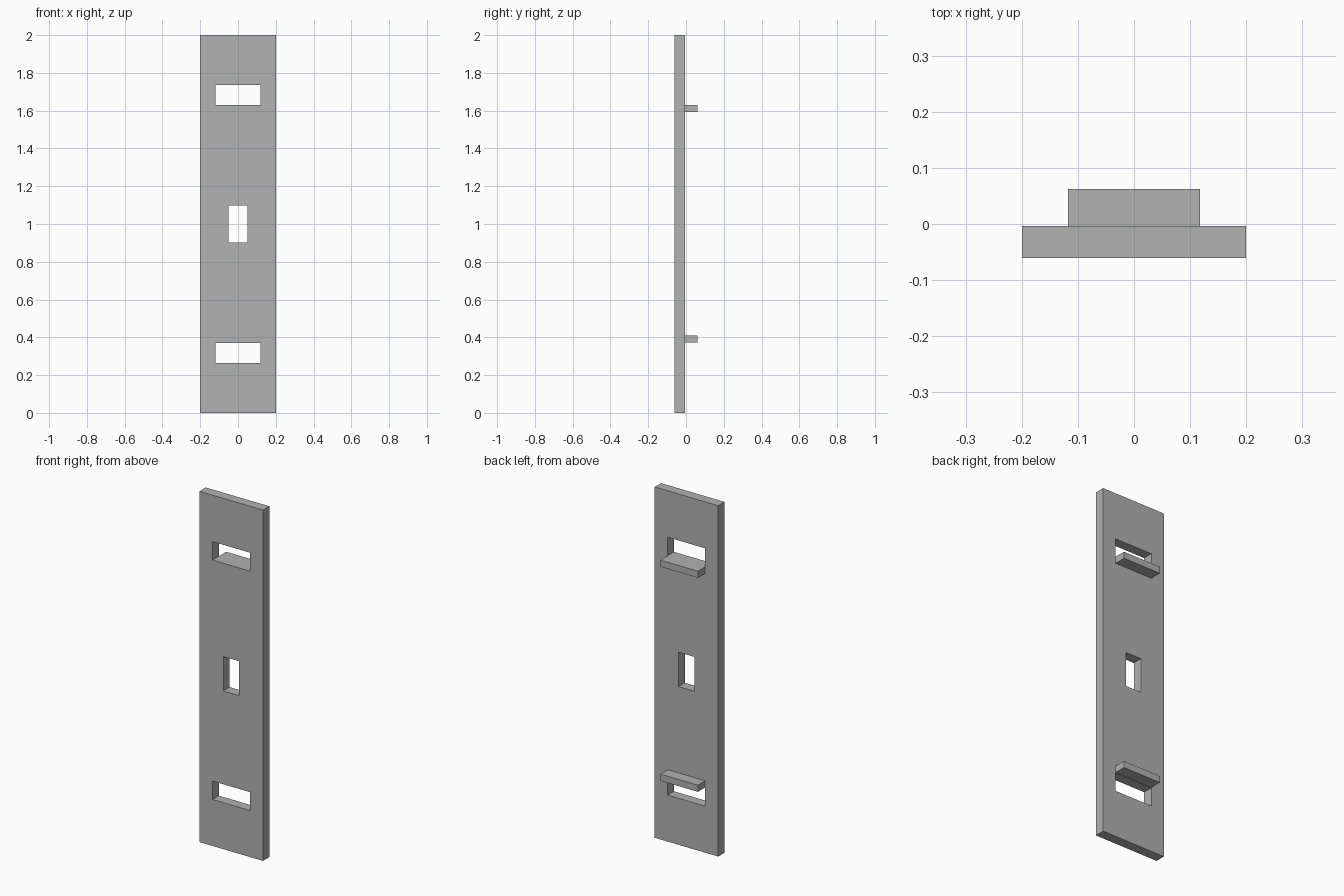
import bpy

cube = bpy.data.objects.get("Cube")
if cube:
    bpy.data.objects.remove(cube, do_unlink=True)

grey = bpy.data.materials.new("plain grey")
grey.use_nodes = True
colour = (0.445, 0.445, 0.445, 1)
grey.diffuse_color = colour
grey.node_tree.nodes["Principled BSDF"].inputs["Base Color"].default_value = colour


def box(name, x, y, z):
    """Box from (min, max) ranges along each axis."""
    spans = (x, y, z)
    bpy.ops.mesh.primitive_cube_add(size=1, location=[(a + b) / 2 for a, b in spans])
    obj = bpy.context.object
    obj.name = name
    obj.scale = [b - a for a, b in spans]
    bpy.ops.object.transform_apply(location=False, rotation=False, scale=True)
    obj.data.materials.append(grey)
    return obj


BACK = -0.004          # rear face of the plate
TAB_X = (-0.118, 0.118)

# Upright plate
plate = box("plate", (-0.2, 0.2), (-0.061, BACK), (0, 2))

# Window openings: centre, upper and lower
openings = {
    "centre_cutter": ((-0.05, 0.05), (0.902, 1.098)),
    "upper_cutter": (TAB_X, (1.63, 1.735)),
    "lower_cutter": (TAB_X, (0.265, 0.37)),
}
for name, (x, z) in openings.items():
    cutter = box(name, x, (-0.2, 0.2), z)
    cutter.hide_render = True
    cut = plate.modifiers.new(name, "BOOLEAN")
    cut.operation = "DIFFERENCE"
    cut.solver = "EXACT"
    cut.object = cutter
    bpy.context.view_layer.objects.active = plate
    bpy.ops.object.modifier_apply(modifier=cut.name)
    bpy.data.objects.remove(cutter, do_unlink=True)

# Rear tabs, flush with the inner edge of the upper and lower openings
box("upper_tab", TAB_X, (BACK, 0.062), (1.592, 1.63))
box("lower_tab", TAB_X, (BACK, 0.062), (0.372, 0.41))
